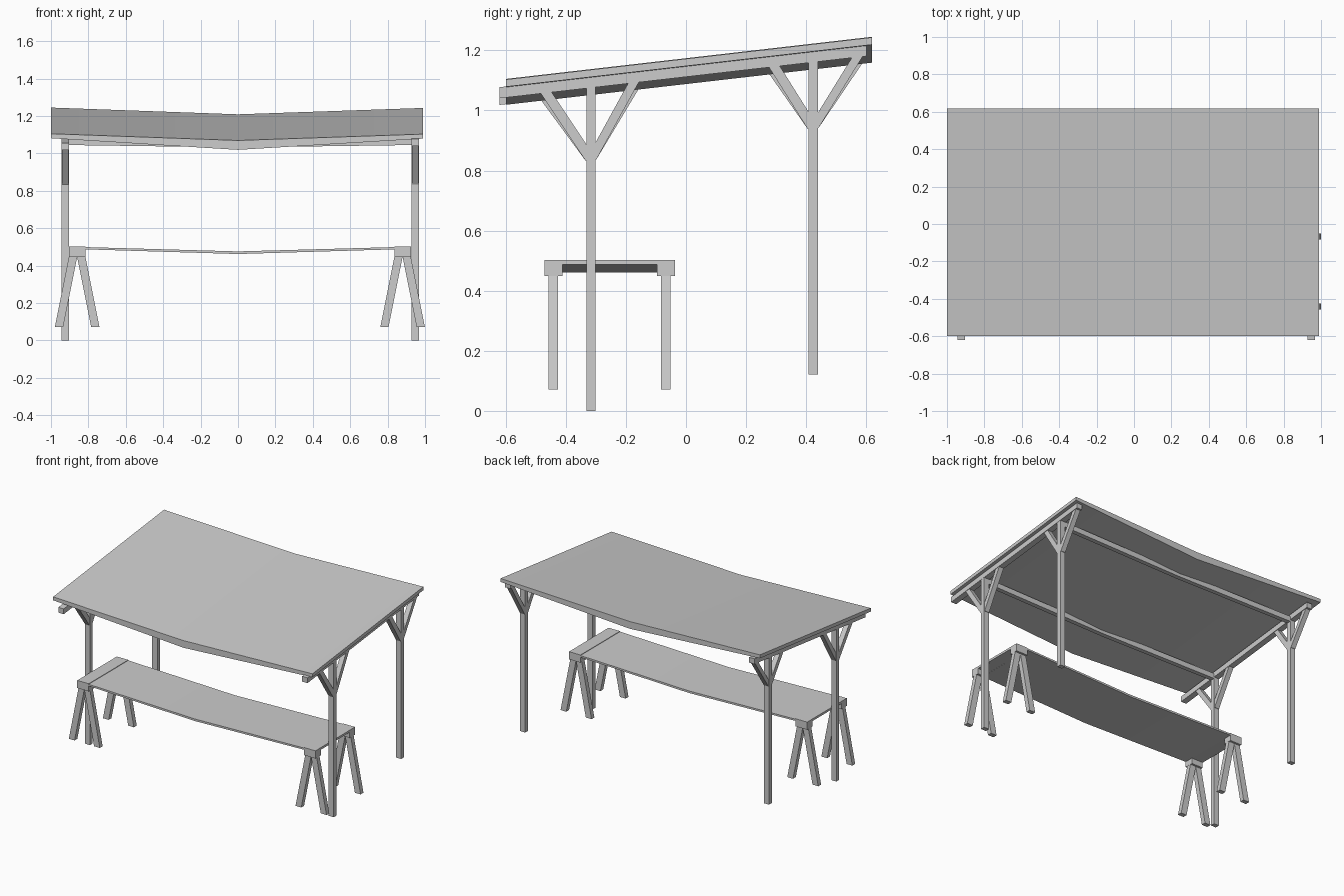
import bpy
from mathutils import Vector

cube = bpy.data.objects.get("Cube")
if cube:
    bpy.data.objects.remove(cube, do_unlink=True)

grey = bpy.data.materials.new("light grey timber")
grey.use_nodes = True
GREY = (0.604, 0.604, 0.604, 1)
grey.diffuse_color = GREY
grey.node_tree.nodes["Principled BSDF"].inputs["Base Color"].default_value = GREY


def beam(name, stations, smooth=False):
    """Loft a four-sided bar through (centre, half width, half depth) stations."""
    verts, faces = [], []
    for c, u, v in stations:
        c, u, v = Vector(c), Vector(u), Vector(v)
        verts += [c - u - v, c + u - v, c + u + v, c - u + v]
    last = 4 * (len(stations) - 1)
    for k in range(0, last, 4):
        for i in range(4):
            j = (i + 1) % 4
            faces.append((k + i, k + j, k + 4 + j, k + 4 + i))
    faces += [(3, 2, 1, 0), tuple(range(last, last + 4))]
    mesh = bpy.data.meshes.new(name)
    mesh.from_pydata(verts, [], faces)
    mesh.materials.append(grey)
    obj = bpy.data.objects.new(name, mesh)
    bpy.context.collection.objects.link(obj)
    # Consistent outward faces
    import bmesh
    bm = bmesh.new()
    bm.from_mesh(mesh)
    bmesh.ops.recalc_face_normals(bm, faces=bm.faces)
    bm.to_mesh(mesh)
    bm.free()
    if smooth:
        bpy.ops.object.select_all(action='DESELECT')
        obj.select_set(True)
        bpy.context.view_layer.objects.active = obj
        bpy.ops.object.shade_smooth_by_angle()
    return obj


def straight(name, a, b, u, v):
    return beam(name, [(a, u, v), (b, u, v)])


SLOPE = 0.115
ROOF_Y, ROOF_HALF = 0.01, 0.608

# Sagging sloped roof, thicker in the middle
across = (0, ROOF_HALF, ROOF_HALF * SLOPE)
beam("roof", [((-1.0, ROOF_Y, 1.163), across, (0, 0, 0.012)),
              ((0, ROOF_Y, 1.114), across, (0, 0, 0.025)),
              ((0.99, ROOF_Y, 1.161), across, (0, 0, 0.012))], smooth=True)

# Side frames: rafter, two posts, and a pair of braces on each post
for side, x, drop in (("left", 0.947, 0), ("right", -0.924, 0.022)):
    def rafter_z(y):
        return 1.059 - drop + SLOPE * (y + 0.62)

    straight(side + "_rafter", (x, -0.62, rafter_z(-0.62)), (x, 0.6, rafter_z(0.6)),
             (0.0205, 0, 0), (0, 0, 0.0185))
    for end, y, foot, fork, reach in (("front", -0.316, 0, 0.835, (-0.47, -0.17)),
                                      ("back", 0.423, 0.122, 0.94, (0.289, 0.575))):
        straight(f"{side}_{end}_post", (x, y, foot), (x, y, rafter_z(y)),
                 (0.0195, 0, 0), (0, 0.0155, 0))
        for which, tip in zip(("forward", "rearward"), reach):
            straight(f"{side}_{end}_{which}_brace", (x, y, fork),
                     (x, tip, rafter_z(tip) - 0.01),
                     (0.0175, 0, 0), (0, 0.018, 0.018 * SLOPE))

# Slightly sagging cross beams between the posts
for end, y, z in (("front", -0.316, 1.063), ("back", 0.423, 1.147)):
    u, v = (0, 0.0155, 0), (0, 0, 0.018)
    beam(end + "_cross_beam", [((-0.924, y, z), u, v), ((0, y, z - 0.013), u, v),
                               ((0.947, y, z), u, v)], smooth=True)

# Sagging table board
BOARD_Y, BOARD_HALF = -0.254, 0.217
width = (0, BOARD_HALF, 0)
beam("table_board", [((-0.817, BOARD_Y, 0.493), width, (0, 0, 0.006)),
                     ((0, BOARD_Y, 0.469), width, (0, 0, 0.007)),
                     ((0.836, BOARD_Y, 0.493), width, (0, 0, 0.006))], smooth=True)

# Trestles: top rail, end blocks and splayed legs
for side, x in (("left", 0.88), ("right", -0.86)):
    straight(side + "_trestle_rail", (x, BOARD_Y - 0.157, 0.495), (x, BOARD_Y + 0.157, 0.495),
             (0.044, 0, 0), (0, 0, 0.0075))
    for end, sy in (("front", -1), ("back", 1)):
        straight(f"{side}_{end}_trestle_block",
                 (x, BOARD_Y + sy * 0.157, 0.476), (x, BOARD_Y + sy * 0.217, 0.476),
                 (0.044, 0, 0), (0, 0, 0.0265))
        y = BOARD_Y + sy * 0.187
        for way, sx in (("outer", 1), ("inner", -1)):
            dx = sx if x > 0 else -sx
            straight(f"{side}_{end}_{way}_leg", (x + dx * 0.097, y, 0.072),
                     (x + dx * 0.021, y, 0.452), (0.022, 0, 0), (0, 0.0155, 0))
